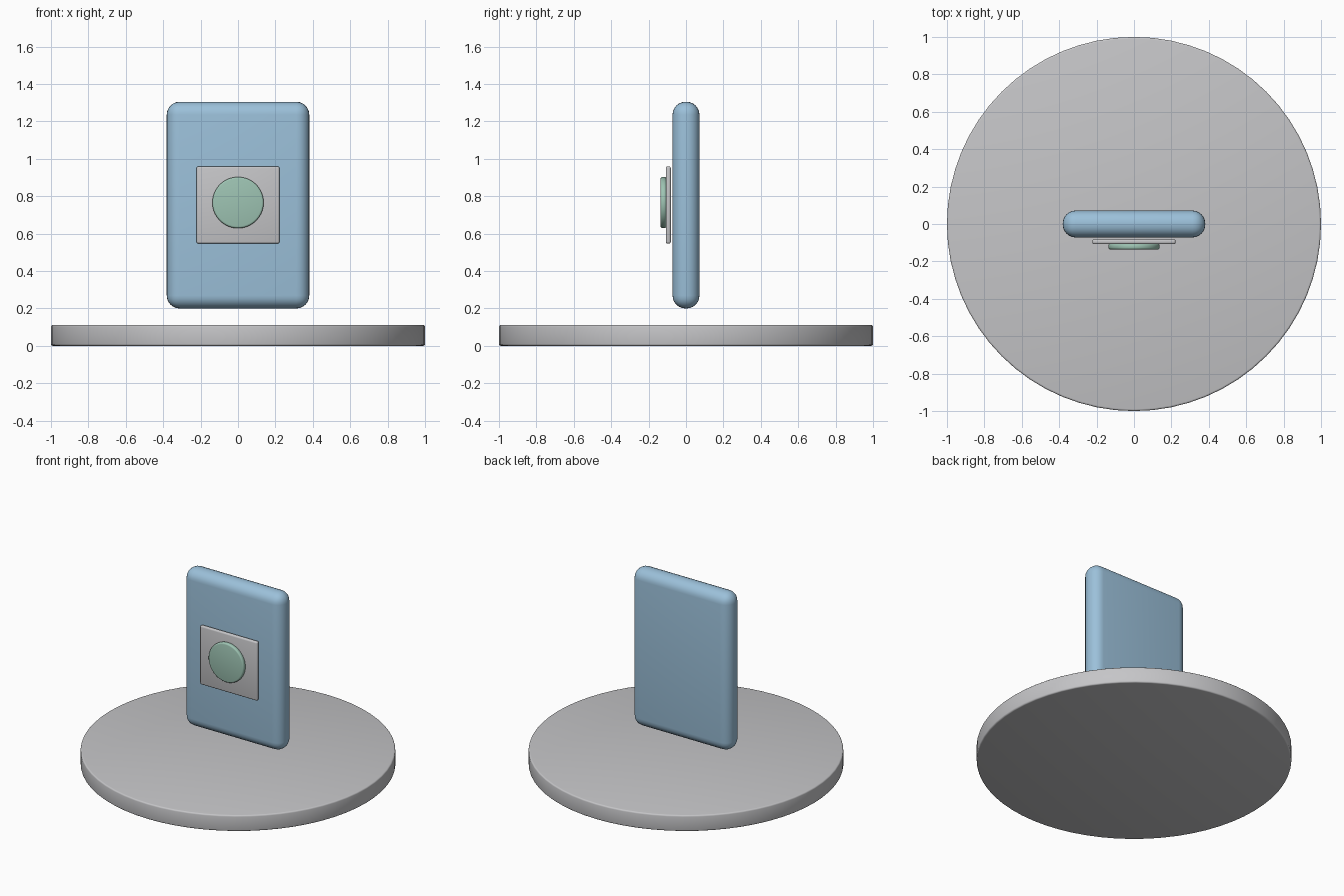
import bpy
import math

if "Cube" in bpy.data.objects:
    bpy.data.objects.remove(bpy.data.objects["Cube"])


def material(name, rgb):
    m = bpy.data.materials.new(name)
    m.diffuse_color = (*rgb, 1)
    m.use_nodes = True
    m.node_tree.nodes["Principled BSDF"].inputs["Base Color"].default_value = m.diffuse_color
    return m


GREY = material("light grey", (0.56, 0.56, 0.575))
BLUE = material("soft blue", (0.33, 0.53, 0.70))
GREEN = material("sage green", (0.34, 0.55, 0.45))


def finish(name, mat, bevel, segments):
    """Round the edges of the active object and shade it."""
    ob = bpy.context.object
    ob.name = name
    ob.data.materials.append(mat)
    bpy.ops.object.transform_apply(location=False, rotation=True, scale=True)
    mod = ob.modifiers.new("rounded edges", 'BEVEL')
    mod.width = bevel
    mod.segments = segments
    mod.limit_method = 'ANGLE'
    mod.angle_limit = math.radians(40)
    bpy.ops.object.modifier_apply(modifier=mod.name)
    bpy.ops.object.shade_smooth_by_angle(angle=math.radians(35))


def box(name, mat, lo, hi, bevel, segments):
    centre = [(a + b) / 2 for a, b in zip(lo, hi)]
    bpy.ops.mesh.primitive_cube_add(size=1, location=centre)
    bpy.context.object.scale = [b - a for a, b in zip(lo, hi)]
    finish(name, mat, bevel, segments)


def disc(name, mat, radius, depth, centre, tilt, bevel):
    bpy.ops.mesh.primitive_cylinder_add(vertices=64, radius=radius, depth=depth,
                                        location=centre, rotation=(tilt, 0, 0))
    finish(name, mat, bevel, 3)


# Round base
disc("base_disc", GREY, 1.0, 0.112, (0, 0, 0.056), 0, 0.01)
# Floating upright panel with full round edges
box("upright_panel", BLUE, (-0.381, -0.072, 0.2), (0.381, 0.072, 1.305), 0.069, 6)
# Square mount plate and round button on the front
box("mount_plate", GREY, (-0.222, -0.108, 0.547), (0.222, -0.081, 0.959), 0.01, 3)
disc("round_button", GREEN, 0.137, 0.03, (0, -0.121, 0.766), math.pi / 2, 0.01)
